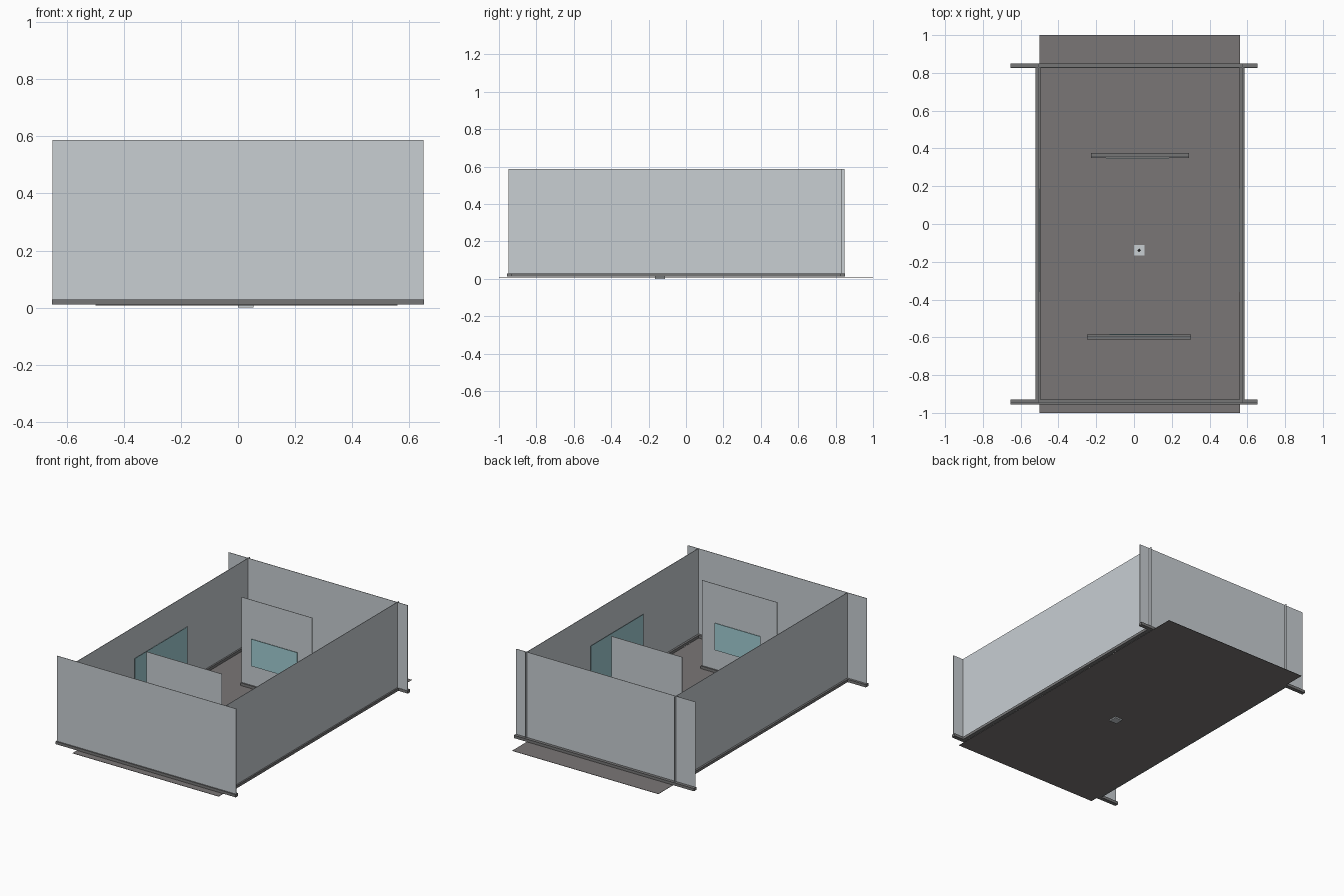
import bpy
import bmesh

cube = bpy.data.objects.get("Cube")
if cube:
    bpy.data.objects.remove(cube, do_unlink=True)


def material(name, rgb):
    mat = bpy.data.materials.new(name)
    mat.use_nodes = True
    color = (*rgb, 1.0)
    mat.diffuse_color = color
    mat.node_tree.nodes["Principled BSDF"].inputs["Base Color"].default_value = color
    return mat


wall_mat = material("pale_grey", (0.58, 0.62, 0.65))
floor_mat = material("warm_grey", (0.195, 0.183, 0.183))
trim_mat = material("trim_grey", (0.18, 0.18, 0.182))
glass_mat = material("pale_teal", (0.36, 0.62, 0.66))
dark_mat = material("near_black", (0.01, 0.01, 0.01))


def box(name, x, y, z, mat):
    """Axis-aligned box from (low, high) ranges."""
    bm = bmesh.new()
    bmesh.ops.create_cube(bm, size=1)
    for v in bm.verts:
        v.co = [r[0] if c < 0 else r[1] for c, r in zip(v.co, (x, y, z))]
    mesh = bpy.data.meshes.new(name)
    bm.to_mesh(mesh)
    bm.free()
    mesh.materials.append(mat)
    obj = bpy.data.objects.new(name, mesh)
    bpy.context.collection.objects.link(obj)
    return obj


def around(center, width):
    return (center - width / 2, center + width / 2)


TOP = 0.588
TRIM_Z = (0.011, 0.029)
WALL_Z = (0.02, TOP)
SHEET = 0.003
TRIM = 0.026

# Floor slab
box("floor", (-0.5, 0.56), (-1, 1), (0.008, 0.01), floor_mat)

# Walls and partitions crossing the room: name, x range, wall y, trim y
for name, x, wall_y, trim_y in (
    ("front_wall", (-0.65, 0.65), -0.947, -0.943),
    ("back_wall", (-0.65, 0.65), 0.829, 0.838),
    ("front_partition", (-0.245, 0.3), -0.595, -0.598),
    ("back_partition", (-0.225, 0.288), 0.359, 0.362),
):
    box(name, x, around(wall_y, SHEET), WALL_Z, wall_mat)
    box(name + "_trim", (x[0] - 0.003, x[1] + 0.003), around(trim_y, TRIM), TRIM_Z, trim_mat)

# Long side walls
for name, wall_x, trim_x in (("right_wall", -0.507, -0.508), ("left_wall", 0.574, 0.572)):
    box(name, around(wall_x, SHEET), (-0.946, 0.847), WALL_Z, wall_mat)
    box(name + "_trim", around(trim_x, TRIM), (-0.93, 0.825), TRIM_Z, trim_mat)

# Windows on the inner faces
for name, x, y in (("right_window", -0.498, 0.0), ("left_window", 0.56, 0.0)):
    box(name, around(x, SHEET), (-0.36, 0.187), (0.095, 0.385), glass_mat)
for name, x, y in (("front_window", (-0.13, 0.203), -0.585), ("back_window", (-0.148, 0.186), 0.348)):
    box(name, x, around(y, SHEET), (0.16, 0.337), glass_mat)

# Small floor plate with a dark centre mark
box("floor_plate", (0, 0.055), (-0.167, -0.112), (0, 0.015), wall_mat)
mark = box("plate_mark", around(0, 0.014), around(0, 0.014), (0.015, 0.017), dark_mat)
mark.location = (0.027, -0.14, 0)
mark.rotation_euler.z = 0.8
